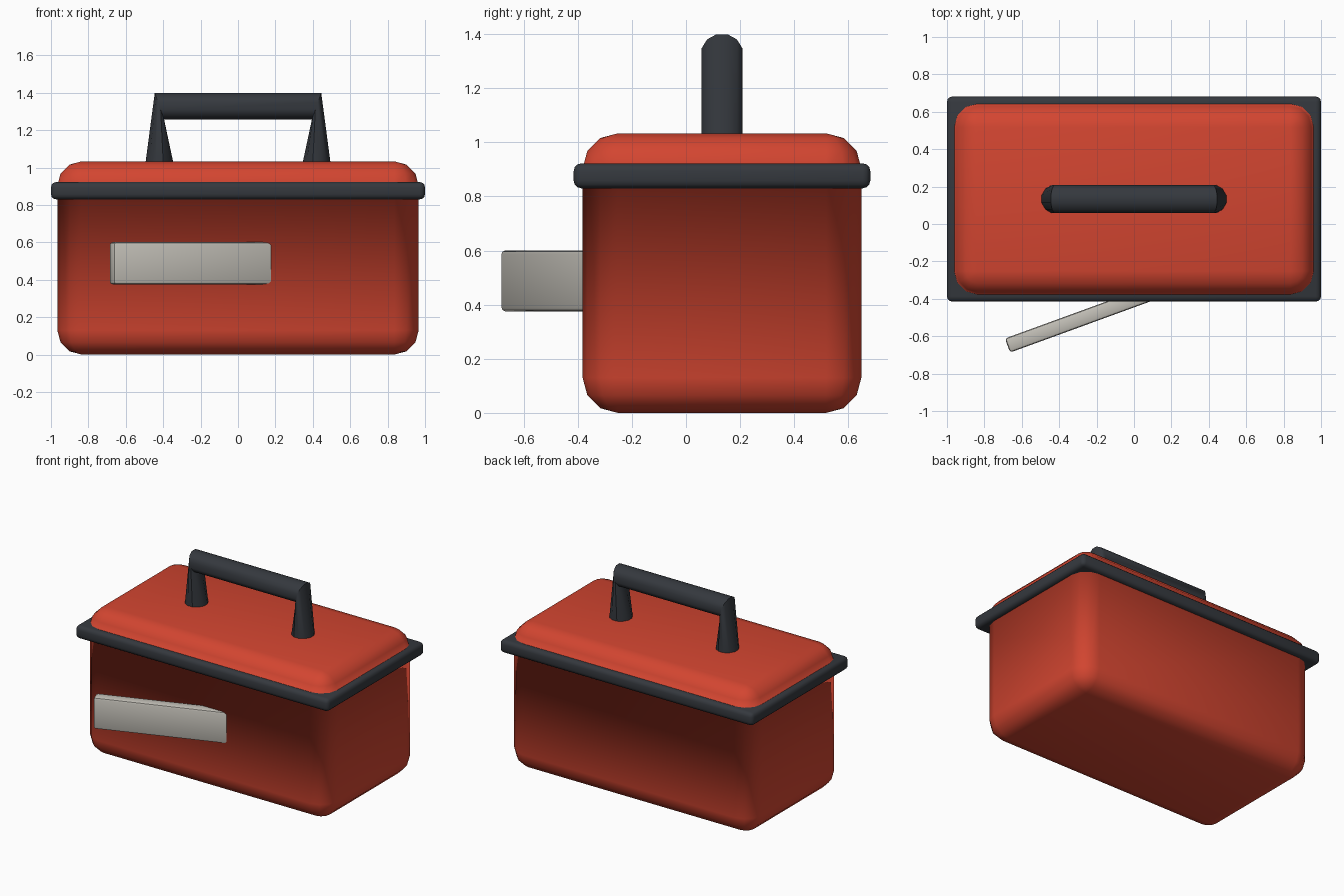
import bpy, bmesh
from math import sin, cos, pi, radians
from mathutils import Matrix, Vector

if "Cube" in bpy.data.objects:
    bpy.data.objects.remove(bpy.data.objects["Cube"])

CY = 0.133          # depth centre of the box
HX, HY = 0.966, 0.515
R, SEG = 0.13, 3    # corner rounding


def material(name, rgb):
    m = bpy.data.materials.new(name)
    m.diffuse_color = (*rgb, 1)
    m.use_nodes = True
    m.node_tree.nodes["Principled BSDF"].inputs["Base Color"].default_value = m.diffuse_color
    return m


RED = material("red_paint", (0.65, 0.06, 0.03))
DARK = material("dark_plastic", (0.035, 0.04, 0.048))
STEEL = material("steel", (0.55, 0.53, 0.48))


def finish(bm, name, mat, angle=None):
    mesh = bpy.data.meshes.new(name)
    bm.to_mesh(mesh)
    bm.free()
    ob = bpy.data.objects.new(name, mesh)
    bpy.context.collection.objects.link(ob)
    mesh.materials.append(mat)
    for p in mesh.polygons:
        p.use_smooth = True
    if angle:
        bpy.ops.object.select_all(action='DESELECT')
        ob.select_set(True)
        bpy.context.view_layer.objects.active = ob
        bpy.ops.object.shade_smooth_by_angle(angle=radians(angle))
    return ob


def loft(loops, name, mat, cap_start=False, cap_end=False, angle=None):
    bm = bmesh.new()
    rings = [[bm.verts.new(p) for p in loop] for loop in loops]
    n = len(rings[0])
    for a, b in zip(rings, rings[1:]):
        for i in range(n):
            j = (i + 1) % n
            bm.faces.new((a[i], a[j], b[j], b[i]))
    if cap_start:
        bm.faces.new(rings[0][::-1])
    if cap_end:
        bm.faces.new(rings[-1])
    bmesh.ops.remove_doubles(bm, verts=bm.verts, dist=0.0005)
    return finish(bm, name, mat, angle)


def rounded_rect(inset, z):
    pts = []
    r = max(R - inset, 0)
    for k, (sx, sy) in enumerate(((1, 1), (-1, 1), (-1, -1), (1, -1))):
        for s in range(SEG + 1):
            a = (k + s / SEG) * pi / 2
            pts.append((sx * (HX - inset - r) + r * cos(a),
                        CY + sy * (HY - inset - r) + r * sin(a), z))
    return pts


def bevelled_box(name, size, matrix, bevel, segs, mat):
    bm = bmesh.new()
    bmesh.ops.create_cube(bm, size=1, matrix=Matrix.Diagonal((*size, 1)))
    bmesh.ops.bevel(bm, geom=bm.edges[:], offset=bevel, segments=segs,
                    profile=0.5, affect='EDGES')
    bm.transform(matrix)
    return finish(bm, name, mat, 40)


# quarter-round profile: (inset, height) from flat cap to upright wall
arc = [(R * (1 - sin(t)), R * (1 - cos(t)))
       for t in (i / SEG * pi / 2 for i in range(SEG + 1))]

# body, with a small lip hidden inside the rim
loft([rounded_rect(i, z) for i, z in arc + [(0, 0.84), (-0.02, 0.84)]],
     "body", RED, cap_start=True)

# lid, with the matching lip
TOP = 1.033
loft([rounded_rect(i, z) for i, z in
      [(-0.02, TOP - R)] + [(i, TOP - h) for i, h in arc[::-1]]],
     "lid", RED, cap_end=True)

# rim band between body and lid
bevelled_box("rim", (2.0, 1.096, 0.092),
             Matrix.Translation((0, CY, 0.876)), 0.028, 3, DARK)

# carrying handle: round rings, tilted where the legs meet the bar
HR, SIDES = 0.078, 12
stations = [(-0.42, 1.02, (-1, 0)), (-0.42, 1.328, (-0.33, 0.944)),
            (0.42, 1.328, (0.33, 0.944)), (0.42, 1.02, (1, 0))]
rings = []
for x, z, (ux, uz) in stations:
    u = Vector((ux, 0, uz))
    rings.append([Vector((x, CY, z)) + HR * (cos(a) * u + sin(a) * Vector((0, -1, 0)))
                  for a in ((i + 0.5) * 2 * pi / SIDES for i in range(SIDES))])
# reverse each ring so faces point outward
loft([r[::-1] for r in rings], "handle", DARK, True, True, 40)

# latch plate swung out from the front, its far end buried in the body
ang = radians(20)
L, T = 1.0, 0.08
corner = Vector((-0.69, -0.612, 0.488))
mid = corner + Vector((cos(ang), sin(ang), 0)) * L / 2 \
    + Vector((sin(ang), -cos(ang), 0)) * T / 2
bevelled_box("latch", (L, T, 0.225),
             Matrix.Translation(mid) @ Matrix.Rotation(ang, 4, 'Z'), 0.015, 2, STEEL)

# make the handle normals consistent
h = bpy.data.objects["handle"].data
bm = bmesh.new()
bm.from_mesh(h)
bmesh.ops.recalc_face_normals(bm, faces=bm.faces[:])
bm.to_mesh(h)
bm.free()
